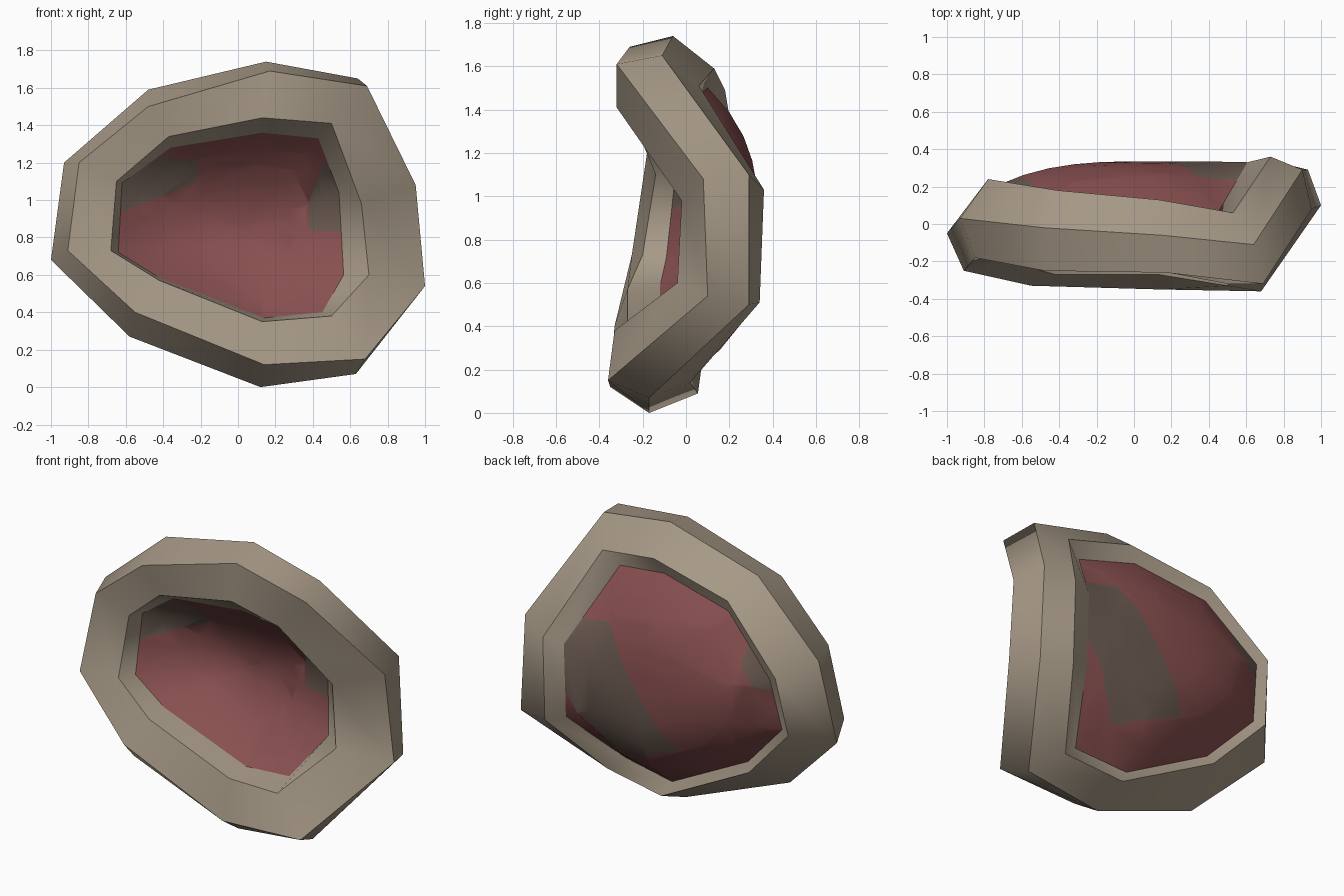
import bpy, bmesh
from mathutils import Vector

cube = bpy.data.objects.get("Cube")
if cube:
    bpy.data.objects.remove(cube, do_unlink=True)


def material(name, color):
    mat = bpy.data.materials.new(name)
    mat.use_nodes = True
    mat.diffuse_color = (*color, 1)
    bsdf = next(n for n in mat.node_tree.nodes if n.type == "BSDF_PRINCIPLED")
    bsdf.inputs["Base Color"].default_value = (*color, 1)
    bsdf.inputs["Roughness"].default_value = 0.8
    return mat


bone = material("bone_tan", (0.38, 0.315, 0.238))
flesh = material("flesh_red", (0.25, 0.08, 0.08))
stain = material("dull_brown", (0.15, 0.105, 0.085))


def loop(*points):
    return [Vector(p) for p in points]


# Rim guide loops, clockwise from the upper -x corner
front_inner = loop((-.65, -.14, 1.1), (-.37, -.24, 1.34), (.13, -.25, 1.44), (.5, -.32, 1.41), (.66, -.02, .98),
                   (.7, -.04, .6), (.5, -.33, .38), (.13, -.27, .35), (-.42, -.27, .57), (-.68, -.2, .73))
front_outer = loop((-.85, -.18, 1.2), (-.48, -.25, 1.5), (.17, -.26, 1.69), (.69, -.32, 1.61), (.95, .08, 1.08),
                   (1, .1, .54), (.68, -.36, .15), (.14, -.35, .12), (-.55, -.33, .4), (-.91, -.25, .73))
back_outer = loop((-.93, .03, 1.2), (-.48, -.02, 1.59), (.15, -.06, 1.74), (.64, -.11, 1.65), (.9, .29, 1.1),
                  (.93, .29, .5), (.63, -.17, .07), (.12, -.17, 0), (-.58, -.19, .27), (-1, -.05, .68))
back_inner = loop((-.78, .24, 1.13), (-.41, .18, 1.49), (.13, .13, 1.59), (.53, .06, 1.51), (.73, .36, 1.03),
                  (.73, .34, .51), (.52, .02, .14), (.13, .055, .09), (-.5, .1, .42), (-.82, .17, .76))

# Seats of the two skins on the inner wall
front_seat = loop((-.62, -.05, 1.09), (-.36, -.12, 1.28), (.13, -.18, 1.36), (.43, -.17, 1.33), (.54, .11, 1.04),
                  (.565, .08, .6), (.45, -.14, .4), (.14, -.12, .37), (-.42, -.12, .585), (-.64, -.09, .72))
pivot = Vector((-.3, 0, .85))
back_seat = []
for p in back_inner:
    seat = pivot + (p - pivot) * .88
    seat.y = p.y - .03
    back_seat.append(seat)


def finish(bm, name, mats):
    for face in bm.faces:
        face.smooth = True
    mesh = bpy.data.meshes.new(name)
    bm.to_mesh(mesh)
    bm.free()
    for mat in mats:
        mesh.materials.append(mat)
    bpy.context.collection.objects.link(bpy.data.objects.new(name, mesh))


def bridge(bm, a, b):
    n = len(a)
    for i in range(n):
        j = (i + 1) % n
        bm.faces.new((a[i], a[j], b[j], b[i]))


# Angular rim: six guide loops joined into a closed tube, crisp along each loop
bm = bmesh.new()
rings = [[bm.verts.new(p) for p in pts] for pts in
         (front_inner, front_outer, back_outer, back_inner, back_seat, front_seat)]
for a, b in zip(rings, rings[1:] + rings[:1]):
    bridge(bm, a, b)
for ring in rings:
    for v, w in zip(ring, ring[1:] + ring[:1]):
        bm.edges.get((v, w)).smooth = False
bmesh.ops.recalc_face_normals(bm, faces=bm.faces)
finish(bm, "bone_rim", [bone])


def paint_patch(bm, corners):
    """Cut a convex outline (x, z) through the skin and stain the inside."""
    sides = []
    for (x, z), (x2, z2) in zip(corners, corners[1:] + corners[:1]):
        point, normal = Vector((x, 0, z)), Vector((z2 - z, 0, x - x2))
        sides.append((point, normal))
        bmesh.ops.bisect_plane(bm, geom=bm.verts[:] + bm.edges[:] + bm.faces[:],
                               plane_co=point, plane_no=normal, dist=1e-5)
    for face in bm.faces:
        c = face.calc_center_median()
        if all((c - p).dot(n) <= 0 for p, n in sides):
            face.material_index = 1


def skin(name, edge, middle, fullness, patches, facing):
    """Domed skin stretched from an edge loop to a middle point."""
    bm = bmesh.new()
    steps = 6
    previous = None
    for s in range(steps):
        t = s / steps
        ring = []
        for p in edge:
            q = p.lerp(middle, t)
            q.y = p.y + (middle.y - p.y) * (1 - (1 - t) ** fullness)
            ring.append(bm.verts.new(q))
        if previous:
            bridge(bm, previous, ring)
        previous = ring
    tip = bm.verts.new(middle)
    for i, v in enumerate(previous):
        bm.faces.new((v, previous[(i + 1) % len(previous)], tip))
    bmesh.ops.recalc_face_normals(bm, faces=bm.faces)
    if sum(f.normal.y for f in bm.faces) * facing < 0:
        bmesh.ops.reverse_faces(bm, faces=bm.faces)
    for corners in patches:
        paint_patch(bm, corners)
    finish(bm, name, [flesh, stain])


# Hollow front skin and bulging back skin; patches run counter-clockwise
skin("front_skin", front_seat, Vector((0, .15, .85)), 2,
     [[(-.8, .86), (-.22, 1.1), (-.22, 1.21), (-.42, 1.23), (-.8, 1.02)],
      [(.38, .84), (.7, .82), (.7, 1.1), (.46, 1.2), (.38, 1)]], -1)
skin("back_skin", back_seat, Vector((.08, .335, .83)), 3,
     [[(.3, .34), (.62, .73), (.62, 1.13), (.34, 1.19), (-.13, .51)],
      [(-.9, 1), (-.64, 1.03), (-.54, 1.16), (-.56, 1.3), (-.9, 1.3)]], 1)
